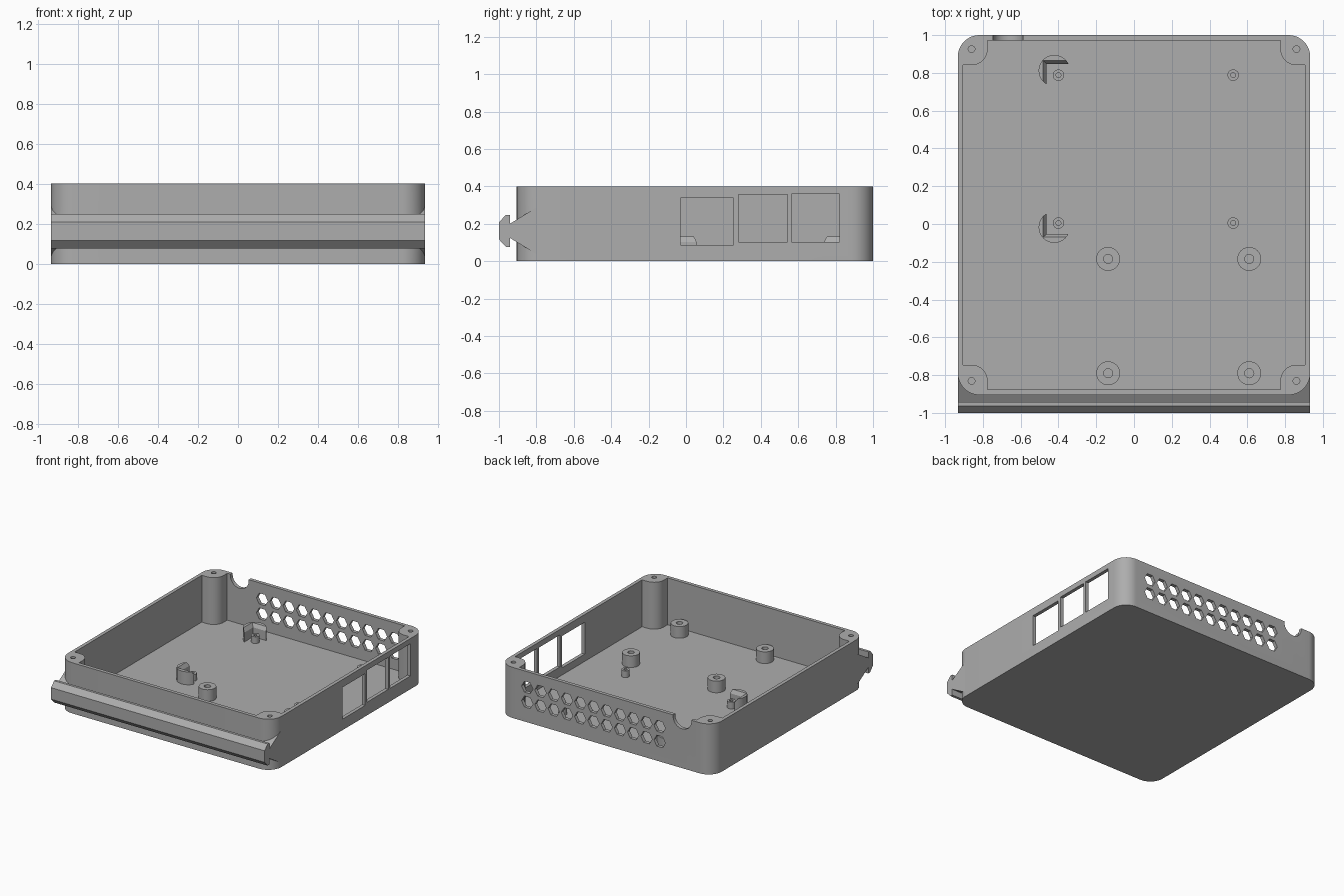
import bpy, bmesh
from math import cos, sin, pi, radians

cube = bpy.data.objects.get("Cube")
if cube:
    bpy.data.objects.remove(cube, do_unlink=True)

grey = bpy.data.materials.new("grey plastic")
grey.use_nodes = True
colour = (0.42, 0.42, 0.42, 1)
grey.diffuse_color = colour
grey.node_tree.nodes["Principled BSDF"].inputs["Base Color"].default_value = colour

# Case dimensions
HALF_X, HALF_Y, MID_Y, TOP = 0.933, 0.9525, 0.0475, 0.4
WALL, FLOOR, CORNER = 0.028, 0.03, 0.115
POST_X, POST_Y, POST_R = 0.86, 0.878, 0.085
AXES = {"x": lambda u, v, w: (w, u, v),
        "y": lambda u, v, w: (u, w, v),
        "z": lambda u, v, w: (u, v, w)}


def arc(cx, cy, r, start, end, steps):
    angles = [radians(start + (end - start) * i / steps) for i in range(steps + 1)]
    return [(cx + r * cos(a), cy + r * sin(a)) for a in angles]


def circle(cx, cy, r, sides=32):
    return arc(cx, cy, r, 0, 360, sides)[:-1]


def rect(u0, u1, v0, v1):
    return [(u0, v0), (u1, v0), (u1, v1), (u0, v1)]


def prism(name, points, low, high, axis="z", top_points=None):
    """Extrude a 2D outline along an axis, optionally to a different end outline."""
    bm = bmesh.new()
    place = AXES[axis]
    ends = [[bm.verts.new(place(u, v, w)) for u, v in outline]
            for outline, w in ((points, low), (top_points or points, high))]
    for ring in ends:
        bm.faces.new(ring)
    n = len(points)
    for i in range(n):
        j = (i + 1) % n
        bm.faces.new((ends[0][i], ends[0][j], ends[1][j], ends[1][i]))
    bmesh.ops.recalc_face_normals(bm, faces=bm.faces)
    mesh = bpy.data.meshes.new(name)
    bm.to_mesh(mesh)
    bm.free()
    mesh.materials.append(grey)
    obj = bpy.data.objects.new(name, mesh)
    bpy.context.collection.objects.link(obj)
    return obj


def select(obj):
    bpy.ops.object.select_all(action="DESELECT")
    obj.select_set(True)
    bpy.context.view_layer.objects.active = obj


def combine(target, tool, operation="DIFFERENCE"):
    mod = target.modifiers.new("combine", "BOOLEAN")
    mod.operation, mod.solver, mod.object = operation, "EXACT", tool
    select(target)
    bpy.ops.object.modifier_apply(modifier=mod.name)
    bpy.data.objects.remove(tool, do_unlink=True)


def smooth(obj):
    select(obj)
    bpy.ops.object.shade_smooth_by_angle(angle=radians(30))


def four_corners(quarter):
    """Mirror one quarter outline into a closed loop around the case centre."""
    back = quarter + [(-x, y) for x, y in reversed(quarter)]
    loop = back + [(-x, -y) for x, y in back]
    return [(x, y + MID_Y) for x, y in loop]


# Rounded case body
body = prism("case", four_corners(arc(HALF_X - CORNER, HALF_Y - CORNER, CORNER, 0, 90, 12)), 0, TOP)

# Arrow-shaped clip rail across the front
upper = [(-0.8, 0.287), (-0.942, 0.2), (-0.942, 0.248), (-0.963, 0.248), (-1, 0.208)]
rail = prism("clip_rail", upper + [(y, 0.325 - z) for y, z in reversed(upper)],
             -HALF_X, HALF_X, "x")
combine(body, rail, "UNION")

# Cavity, leaving a rounded screw post in each corner
inner_x, inner_y = HALF_X - WALL, HALF_Y - WALL
post = ([(inner_x, POST_Y - POST_R)] + arc(POST_X, POST_Y, POST_R, 270, 180, 10)
        + [(POST_X - POST_R, inner_y)])
combine(body, prism("cavity", four_corners(post), FLOOR, TOP + 0.1))

# Screw holes in the posts
for sx in (-1, 1):
    for sy in (-1, 1):
        hole = circle(sx * POST_X, MID_Y + sy * POST_Y, 0.018, 16)
        combine(body, prism("screw_hole", hole, 0.15, TOP + 0.1))

# Port windows in the right-hand wall
for y0, y1, z0, z1 in ((-0.03, 0.255, 0.087, 0.338),
                       (0.28, 0.543, 0.104, 0.357),
                       (0.565, 0.82, 0.104, 0.359)):
    combine(body, prism("port_window", rect(y0, y1, z0, z1), 0.88, 1, "x"))

# Two rows of hexagonal vents in the back wall
for row in (0.158, 0.275):
    for col in range(11):
        vent = circle(0.687 - 0.1157 * col, row, 0.05, 6)
        combine(body, prism("vent", vent, 0.95, 1.1, "y"))

# Cable notch in the top of the back wall
notch = arc(-0.667, 0.39, 0.08, 180, 360, 20) + [(-0.587, 0.5), (-0.747, 0.5)]
combine(body, prism("cable_notch", notch, 0.95, 1.1, "y"))
smooth(body)


def standoff(name, x, y, radius, bore, top):
    obj = prism(name, circle(x, y, radius), FLOOR - 0.01, top)
    combine(obj, prism("bore", circle(x, y, bore, 16), FLOOR, top + 0.1))
    smooth(obj)


# Large standoffs at the front, small board pegs behind them
for x in (-0.137, 0.61):
    for y in (-0.185, -0.79):
        standoff("large_standoff", x, y, 0.063, 0.024, 0.122)
for x in (-0.4, 0.525):
    for y in (0.005, 0.788):
        standoff("board_peg", x, y, 0.03, 0.013, 0.083)

# Round corner holders with a sloped square cut for the board
for name, y, side in (("rear_board_holder", 0.812, 1), ("front_board_holder", -0.017, -1)):
    holder = prism(name, circle(-0.422, y, 0.083), FLOOR - 0.01, 0.132)

    def cut(x, offset):
        return [(x, y - side * 0.2), (-0.2, y - side * 0.2),
                (-0.2, y + side * offset), (x, y + side * offset)]
    combine(holder, prism("board_cut", cut(-0.462, 0.036), FLOOR - 0.05, 0.105))
    combine(holder, prism("lead_in_cut", cut(-0.462, 0.036), 0.104, 0.134,
                          top_points=cut(-0.482, 0.054)))
    smooth(holder)
